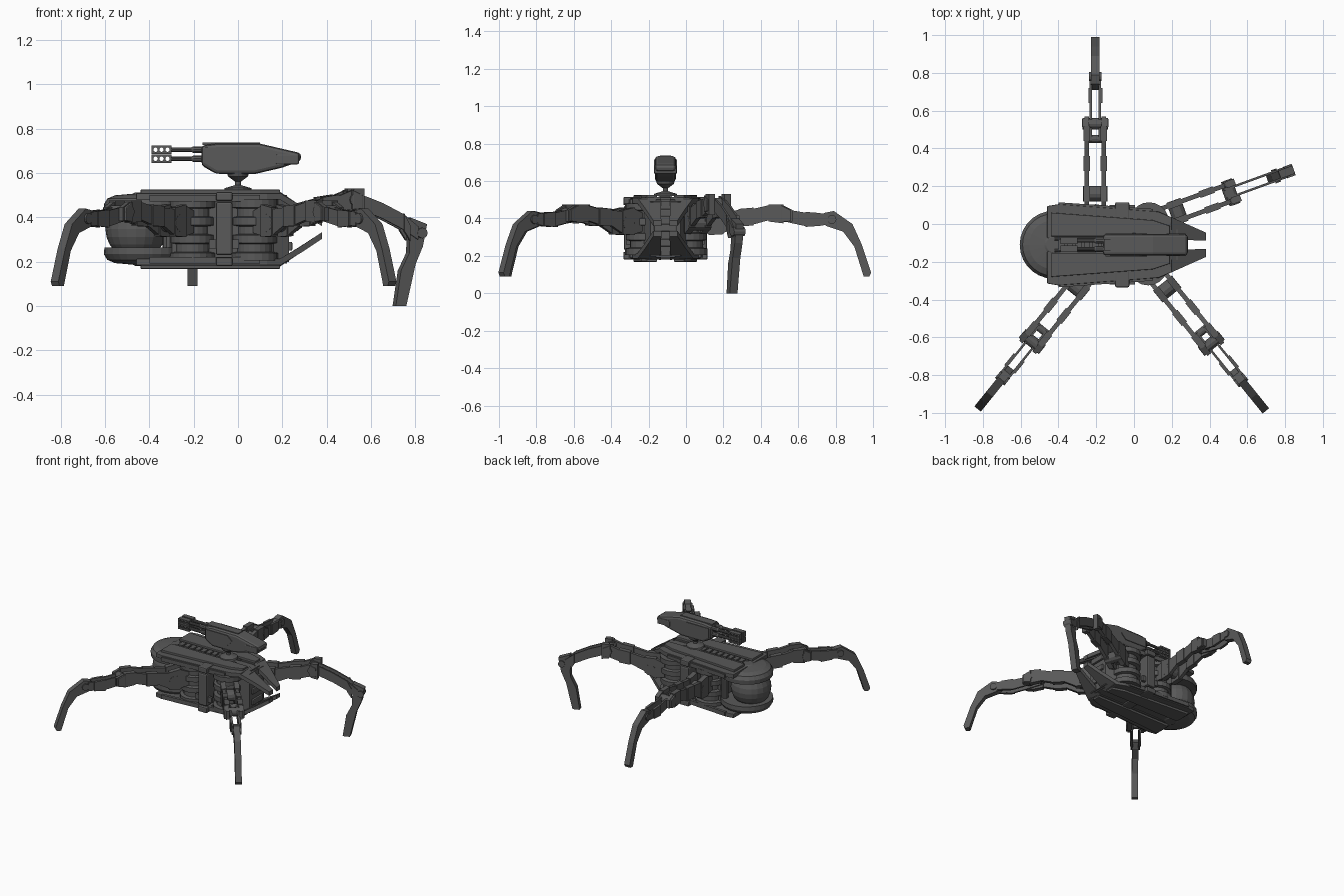
import bpy, bmesh, math
from mathutils import Vector, Matrix

cube = bpy.data.objects.get("Cube")
if cube:
    bpy.data.objects.remove(cube, do_unlink=True)

metal = bpy.data.materials.new("dark_grey_metal")
metal.use_nodes = True
GREY = (0.1, 0.1, 0.1, 1)
metal.diffuse_color = GREY
metal.node_tree.nodes["Principled BSDF"].inputs["Base Color"].default_value = GREY

CY = -0.11      # body centre line
MID = 0.357     # height of the plane between the two hulls


def finish(name, bm, mat=Matrix(), bevel=0):
    bmesh.ops.transform(bm, matrix=mat, verts=bm.verts)
    bmesh.ops.recalc_face_normals(bm, faces=bm.faces)
    mesh = bpy.data.meshes.new(name)
    bm.to_mesh(mesh)
    bm.free()
    mesh.materials.append(metal)
    ob = bpy.data.objects.new(name, mesh)
    bpy.context.collection.objects.link(ob)
    if bevel:
        mod = ob.modifiers.new("bevel", "BEVEL")
        mod.width, mod.segments = bevel, 2
    return ob


def prism(name, pts, vec, mat=Matrix(), bevel=0):
    """Polygon of 3D points swept along a vector."""
    bm = bmesh.new()
    face = bm.faces.new([bm.verts.new(p) for p in pts])
    new = bmesh.ops.extrude_face_region(bm, geom=[face])["geom"]
    bmesh.ops.translate(bm, vec=Vector(vec), verts=[v for v in new if isinstance(v, bmesh.types.BMVert)])
    return finish(name, bm, mat, bevel)


def box(name, lo, hi, mat=Matrix(), bevel=0):
    (x, y, z), (a, b, c) = lo, hi
    return prism(name, [(x, y, z), (a, y, z), (a, b, z), (x, b, z)], (0, 0, c - z), mat, bevel)


def lathe(name, profile, mat, steps=16):
    """Closed solid of revolution about local z from (radius, z) pairs."""
    bm = bmesh.new()
    rings = [[bm.verts.new((r * math.cos(2 * math.pi * i / steps), r * math.sin(2 * math.pi * i / steps), z))
              for i in range(steps)] for r, z in profile]
    for a, b in zip(rings, rings[1:]):
        for i in range(steps):
            j = (i + 1) % steps
            bm.faces.new((a[i], a[j], b[j], b[i]))
    bm.faces.new(rings[0])
    bm.faces.new(rings[-1])
    return finish(name, bm, mat)


def along(axis, loc):
    return Matrix.Translation(loc) @ Vector(axis).to_track_quat("Z", "Y").to_matrix().to_4x4()


# Upper and lower hulls: two mirrored halves each, with drooping prongs
def hull(label, flip):
    def pts(side, rows):
        return [(x, CY + side * v, 2 * MID - z if flip else z) for x, v, z in rows]
    down = (0, 0, 0.03 if flip else -0.03)
    for side, tag in ((1, "left"), (-1, "right")):
        base = [(-.46, .035), (-.46, .205), (-.4, .215), (.13, .175), (.2, .145), (.2, .035)]
        prism(f"{label}_hull_{tag}", pts(side, [(x, v, .52) for x, v in base]), down, bevel=.004)
        ridge = [(-.44, .045), (-.44, .17), (.1, .13), (.19, .1), (.19, .045)]
        prism(f"{label}_ridge_{tag}", pts(side, [(x, v, .536) for x, v in ridge]), down, bevel=.004)
        prong = [(.19, .025, .525), (.19, .15, .52), (.29, .105, .46), (.38, .065, .40), (.38, .022, .40), (.28, .025, .465)]
        prism(f"{label}_prong_{tag}", pts(side, prong), down)
        rail = [(-.4, .205), (-.4, .225), (.1, .19), (.1, .17)]
        prism(f"{label}_side_rail_{tag}", pts(side, [(x, v, .512) for x, v in rail]), down)
    floor = [(-.46, -.05, .512), (-.46, .05, .512), (.22, .05, .512), (.22, -.05, .512)]
    prism(f"{label}_trench_floor", pts(1, floor), down)
    # Round tail cap above and below the tail ball
    cap = [(.178, .44), (.18, .47), (.165, .495), (.13, .51), (.05, .517), (.04, .522)]
    lathe(f"{label}_tail_cap", [(r, 2 * MID - z if flip else z) for r, z in cap],
          Matrix.Translation((-.425, CY, 0)), 28)


hull("upper", False)
hull("lower", True)

# Trench machinery
for i in range(8):
    x = -.4 + i * .045
    box(f"trench_block_{i}", (x, CY - .025, .505), (x + .033, CY + .025, .532))
for side in (1, -1):
    lathe(f"trench_pipe_{side}", [(.008, 0), (.008, .5)], along((1, 0, 0), (-.42, CY + side * .03, .522)), 8)

# Body core, nose wedge and ribs
box("body_core", (-.3, CY - .13, .21), (.16, CY + .13, .5), bevel=.01)
prism("nose_wedge", [(.15, CY - .12, .5), (.23, CY - .08, .5), (.23, CY + .08, .5), (.15, CY + .12, .5)],
      (0, 0, -.29))
for z in (.26, .34, .42):
    box("nose_rib", (.2, CY - .06, z), (.245, CY + .06, z + .04), bevel=.006)
box("side_pillar", (-.1, CY - .222, .24), (-.025, CY + .222, .48), bevel=.01)
for z in (.19, .485):
    box("side_pillar_end", (-.1, CY - .225, z), (-.025, CY + .225, z + .04), bevel=.008)
for side in (1, -1):
    lathe("side_post", [(.025, .21), (.025, .5)], Matrix.Translation((-.315, CY + side * .1, 0)), 10)
    box("side_brace", (-.13, CY + side * .2 - .01, .27), (.005, CY + side * .2 + .01, .31))

# Tail ball with bands
R = .137
lathe("tail_ball", [(R * math.sin(a) + .001, -R * math.cos(a)) for a in [math.pi * i / 12 for i in range(13)]],
      Matrix.Translation((-.46, CY, MID)), 20)

# Turret
top = [(-.165, .645), (-.165, .735), (-.1, .743), (.1, .743), (.285, .7), (.285, .665),
       (.2, .635), (.08, .607), (-.1, .607)]
prism("turret_body", [(x, CY - .056, z) for x, z in top], (0, .112, 0), bevel=.016)
prism("turret_roof", [(-.16, CY - .03, .738), (.1, CY - .03, .738), (.1, CY + .03, .738), (-.16, CY + .03, .738)],
      (0, 0, .01))
box("turret_rear_band", (.17, CY - .06, .65), (.275, CY + .06, .695), bevel=.006)
for side in (1, -1):
    y = CY + side * .057
    plate = [(-.15, .655), (-.15, .725), (.03, .725), (.07, .69), (.03, .65)]
    prism("turret_cheek", [(x, y - .004, z) for x, z in plate], (0, .008, 0))
lathe("turret_stem", [(.065, .53), (.06, .542), (.014, .556), (.014, .572), (.045, .595), (.05, .612)],
      Matrix.Translation((0, CY, 0)))

# Four barrels, each with a vented muzzle
for z in (.675, .716):
    for side in (1, -1):
        y = CY + side * .022
        lathe("barrel", [(.011, 0), (.011, .1), (.016, .11), (.016, .16)], along((1, 0, 0), (-.31, y, z)), 10)
        muzzle = box("muzzle", (-.39, y - .017, z - .019), (-.3, y + .017, z + .019))
        for x in (-.372, -.345, -.318):
            cutter = lathe("vent_cutter", [(.01, 0), (.01, .2)], along((0, 1, 0), (x, CY - .1, z)), 10)
            cutter.hide_render = True
            mod = muzzle.modifiers.new("vent", "BOOLEAN")
            mod.operation, mod.object, mod.solver = "DIFFERENCE", cutter, "EXACT"
            with bpy.context.temp_override(object=muzzle, active_object=muzzle):
                bpy.ops.object.modifier_apply(modifier=mod.name)
            bpy.data.objects.remove(cutter, do_unlink=True)


# Legs: twin beams swept from side profiles in (reach, height)
def strip(rows):
    """Outline around a centre line of (reach, height, half depth)."""
    return [(r, z + h) for r, z, h in rows] + [(r, z - h) for r, z, h in reversed(rows)]


UPPER = [(.06, .39, .05), (.12, .395, .068), (.2, .39, .058), (.28, .415, .04), (.36, .42, .042),
         (.44, .44, .04), (.52, .435, .045), (.57, .425, .03)]
MIDDLE = [(.44, .435, .02), (.56, .42, .034), (.64, .405, .036), (.76, .405, .03)]
FOOT = [(.71, .4), (.74, .44), (.79, .45), (.89, .38), (.94, .27), (.99, .12), (.98, .1), (.95, .1),
        (.9, .26), (.84, .34), (.75, .37)]
BENT_UPPER = [(.06, .39, .05), (.12, .4, .068), (.2, .42, .05), (.3, .455, .04), (.38, .465, .042),
              (.45, .49, .045), (.5, .485, .05)]
BENT_MIDDLE = [(.43, .5, .03), (.52, .47, .035), (.6, .44, .035), (.7, .39, .035), (.77, .34, .03)]
BENT_FOOT = [(.735, .41), (.815, .38), (.795, .28), (.76, .2), (.715, .01), (.665, .01), (.69, .17), (.73, .25)]


def leg(label, pivot, degrees, upper=UPPER, middle=MIDDLE, foot=FOOT):
    place = Matrix.Translation((*pivot, 0)) @ Matrix.Rotation(math.radians(degrees), 4, "Z")

    def sweep(part, outline, y, width, bevel=0):
        prism(f"{label}_{part}", [(r, y - width / 2, z) for r, z in outline], (0, width, 0), place, bevel)

    def pin(part, r, z, radius, half):
        lathe(f"{label}_{part}", [(radius, -half), (radius, half)], place @ along((0, 1, 0), (r, 0, z)), 12)

    # Hip drum with stacked rings
    drum = []
    for i, radius in enumerate((.105, .08, .1, .075, .1, .08, .105)):
        drum += [(radius, .215 + i * .04), (radius, .25 + i * .04)]
    lathe(f"{label}_hip_drum", drum, Matrix.Translation((*pivot, 0)), 20)
    for side in (1, -1):
        sweep("upper_beam", strip(upper), side * .045, .024)
        # Raised armour over alternate sections of the beam
        for a, b in list(zip(upper, upper[1:]))[1::2]:
            sweep("upper_armour", strip([(a[0], a[1], a[2] + .006), (b[0], b[1], b[2] + .006)]), side * .045, .036)
        sweep("middle_beam", strip(middle), side * .024, .012)
        a, b = middle[-2:]
        sweep("middle_armour", strip([(a[0], a[1], a[2] + .004), (b[0] - .04, b[1], b[2] + .004)]), side * .028, .018)
        sweep("foot_plate", foot, side * .014, .016)
    sweep("foot_core", [(r, z) for r, z in foot], 0, .02)
    knee = upper[-2]
    pin("hip_pin", .16, .385, .04, .064)
    pin("knee_pin", knee[0] + .01, knee[1], .03, .068)
    pin("elbow_pin", middle[0][0] + .01, middle[0][1], .02, .05)
    ankle = middle[-1]
    pin("ankle_pin", ankle[0] + .02, ankle[1], .024, .032)
    for side in (1, -1):
        sweep("knee_bracket", strip([(knee[0] - .01, knee[1], .045), (knee[0] + .04, knee[1] - .01, .03)]),
              side * .052, .034, .004)


leg("back_right_leg", (-.205, 0), 90)
leg("front_right_leg", (-.205, -.21), 231)
leg("front_left_leg", (.075, -.22), -51)
leg("back_left_leg", (.08, .01), 20, BENT_UPPER, BENT_MIDDLE, BENT_FOOT)

# Bring the lowest foot onto the ground
bpy.context.view_layer.update()
low = min((ob.matrix_world @ v.co).z for ob in bpy.data.objects if ob.type == "MESH" for v in ob.data.vertices)
for ob in bpy.data.objects:
    if ob.type == "MESH":
        ob.location.z -= low
